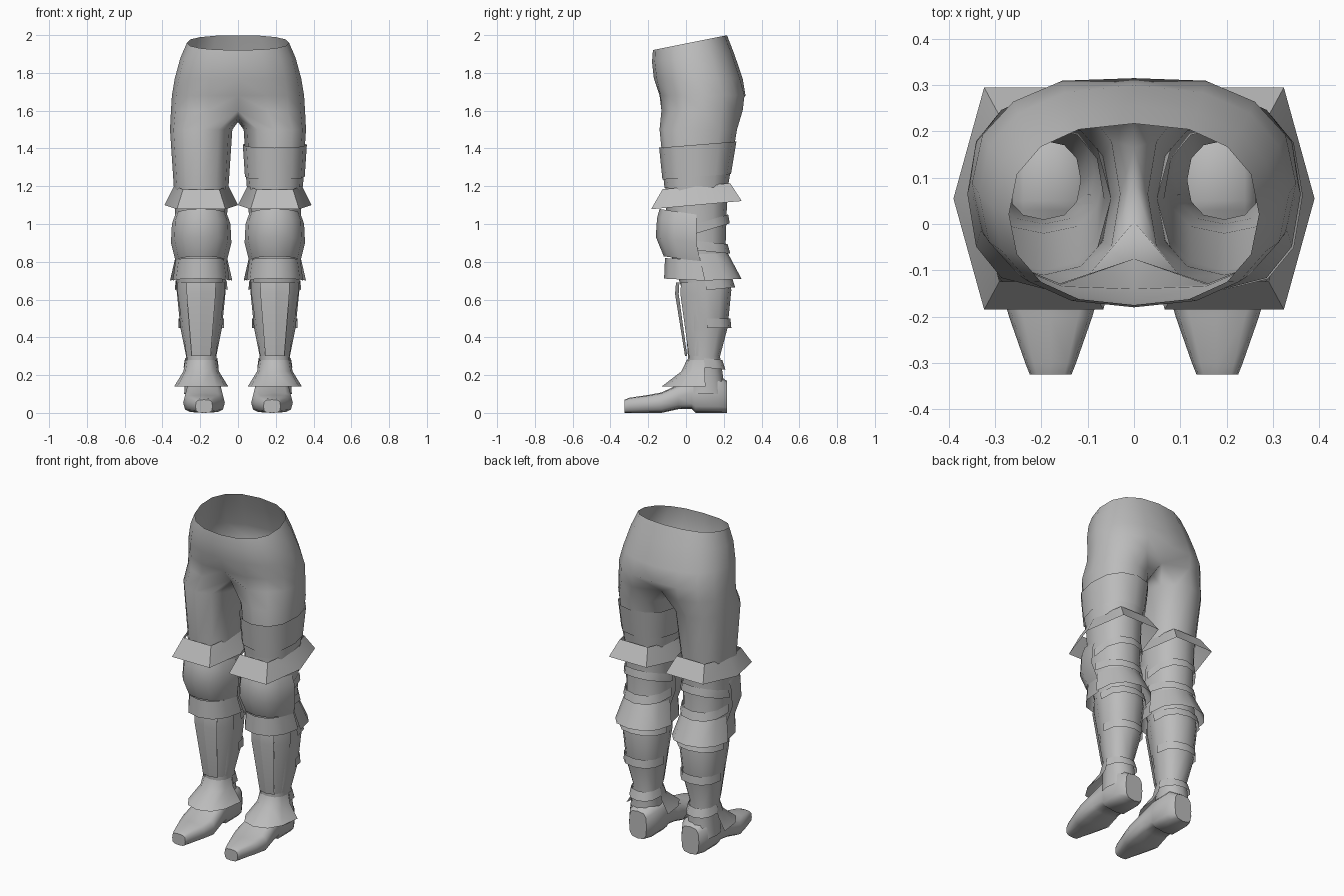
import bpy, bmesh
from math import radians, cos, sin, copysign
from mathutils import Vector

cube = bpy.data.objects.get("Cube")
if cube:
    bpy.data.objects.remove(cube)

grey = bpy.data.materials.new("plain grey")
grey.use_nodes = True
grey.diffuse_color = (0.5, 0.5, 0.5, 1)
grey.node_tree.nodes["Principled BSDF"].inputs["Base Color"].default_value = grey.diffuse_color

# Leg profile from thigh to ankle: height, half width, front, back
LEG_X = 0.195
LEG = [Vector(row) for row in (
    (1.5, 0.165, -0.14, 0.27),
    (1.2, 0.145, -0.11, 0.22),
    (0.9, 0.13, -0.1, 0.21),
    (0.65, 0.13, -0.02, 0.24),
    (0.45, 0.11, 0, 0.22),
    (0.3, 0.08, 0.01, 0.18),
    (0.1, 0.09, 0, 0.21))]

# Angle ranges: zero points outward, negative angles face the front
TUBE = dict(start=-120, end=210, count=12)
HEXAGON = dict(start=-120, end=180, count=6, power=0.6)
HALF_HIP = dict(start=-90, end=90, count=9)
FRONT = dict(start=-180, end=0, count=7)
REAR = dict(start=0, end=180, count=7)


def ring(center_x, z, half, front, back, start, end, count, slope=0, power=0.85):
    """Points along a slightly squared ellipse, rising towards the back by slope."""
    middle, depth = (front + back) / 2, (back - front) / 2
    points = []
    for i in range(count):
        angle = radians(start + (end - start) * i / (count - 1))
        c, s = cos(angle), sin(angle)
        x = half * copysign(abs(c) ** power, c)
        y = depth * copysign(abs(s) ** power, s)
        points.append(Vector((center_x + x, middle + y, z + slope * y)))
    return points


def around_leg(z, side, depth, **span):
    """Ring that follows the leg profile, grown sideways and in depth."""
    for upper, lower in zip(LEG, LEG[1:]):
        if lower[0] <= z <= upper[0]:
            _, half, front, back = upper.lerp(lower, (upper[0] - z) / (upper[0] - lower[0]))
            return ring(LEG_X, z, half + side, front - depth, back + depth, **span)


def skin(bm, rings, closed):
    """Join neighbouring rings with quads."""
    rows = [[bm.verts.new(point) for point in points] for points in rings]
    for a, b in zip(rows, rows[1:]):
        for i in range(len(a) if closed else len(a) - 1):
            j = (i + 1) % len(a)
            bm.faces.new((a[i], a[j], b[j], b[i]))
    return rows


def finish(name, bm, mirrored=True, sharp=40):
    bmesh.ops.remove_doubles(bm, verts=bm.verts, dist=0.0001)
    bmesh.ops.recalc_face_normals(bm, faces=bm.faces)
    mesh = bpy.data.meshes.new(name)
    bm.to_mesh(mesh)
    bm.free()
    mesh.materials.append(grey)
    part = bpy.data.objects.new(name, mesh)
    bpy.context.collection.objects.link(part)
    if mirrored:
        part.modifiers.new("other side", 'MIRROR')
    bpy.ops.object.select_all(action='DESELECT')
    part.select_set(True)
    bpy.context.view_layer.objects.active = part
    bpy.ops.object.shade_smooth_by_angle(angle=radians(sharp))


def shell(name, steps, span, slope=0, closed=False, mirrored=True, sharp=40):
    """Armour layer: each step gives height, side growth and depth growth."""
    bm = bmesh.new()
    skin(bm, [around_leg(*step, slope=slope, **span) for step in steps], closed)
    finish(name, bm, mirrored, sharp)


# Trousers: half rings over the hips, with a dip at the centre line
hips = []
for z, half, front, back, slope, dip in (
        (1.96, 0.27, -0.175, 0.217, 0.2, 0),
        (1.88, 0.305, -0.18, 0.255, 0.1, 0),
        (1.77, 0.335, -0.17, 0.3, 0, 0),
        (1.68, 0.35, -0.15, 0.325, 0, 0.01),
        (1.6, 0.355, -0.145, 0.315, 0, 0.07)):
    points = ring(0, z, half, front, back, slope=slope, **HALF_HIP)
    points[0].y += dip
    points[-1].y -= dip
    points[0].x = points[-1].x = 0
    hips.append(points)

# Crotch points close the last hip ring so each leg continues as a tube
crotch = [hips[-1][-1].lerp(hips[-1][0], t / 4) for t in (1, 2, 3)]
for point, drop in zip(crotch, (0.04, 0.06, 0.04)):
    point.z -= drop
bm = bmesh.new()
skin(bm, hips, closed=False)
skin(bm, [hips[-1] + crotch] + [ring(LEG_X, *row, **TUBE) for row in LEG], closed=True)
finish("trousers", bm, sharp=70)

# Wrap and garter on the left thigh only
shell("thigh_wrap", [(1.42, 0.01, 0.01), (1.25, 0.01, 0.01)], TUBE,
      slope=0.08, closed=True, mirrored=False)
shell("thigh_garter", [(1.26, 0.004, 0.004), (1.2, 0.004, 0.004)], TUBE,
      slope=0.05, closed=True, mirrored=False)

# Flared cuff above the knee
shell("knee_cuff", [(1.2, 0, 0.03), (1.1, 0.055, 0.1)], HEXAGON,
      slope=0.09, closed=True, sharp=30)

# Rounded knee guard and the flap under it
shell("knee_guard", [(1.05, 0, 0.035), (1, 0.02, 0.05), (0.9, 0.03, 0.06),
                     (0.8, 0.005, 0.05)], FRONT, slope=-0.15, sharp=60)
shell("knee_flap", [(0.81, 0.005, 0.04), (0.7, 0.02, 0.08)], FRONT, slope=-0.05)

# Flared guard over the top of the calf
shell("calf_guard", [(0.84, 0.003, 0.003), (0.7, 0.035, 0.06)], REAR, slope=0.05)

# Straps round the back of the leg
for name, z, slope in (("upper_knee", 0.95, 0.3), ("lower_knee", 0.86, -0.1),
                       ("upper_calf", 0.65, 0.1), ("middle_calf", 0.45, 0),
                       ("ankle", 0.24, -0.1)):
    shell(name + "_strap", [(z + 0.05, 0.005, 0.01), (z, 0.01, 0.02)], REAR, slope)

# Shin guard: a raised centre panel between two side panels
for name, start, end, lift in (("centre", -120, -60, 0.01),
                               ("outer", -60, -15, 0),
                               ("inner", -165, -120, 0)):
    shell("shin_" + name, [(0.69, lift, 0.01 + lift), (0.63, lift, 0.03 + lift),
                           (0.3, lift, 0.005 + lift)],
          dict(start=start, end=end, count=3), sharp=25)

# Flap spreading over the instep
shell("ankle_flap", [(0.28, 0.003, 0.005), (0.22, 0.01, 0.03), (0.14, 0.055, 0.13)], FRONT)

# Shoe, skinned from heel to toe: distance, half width, sole, top
sections = []
for y, half, sole, top in ((0.216, 0.06, 0, 0.17), (0.17, 0.09, 0, 0.2),
                           (0.05, 0.09, 0, 0.2), (0.03, 0.09, 0.02, 0.19),
                           (-0.04, 0.1, 0.02, 0.15), (-0.13, 0.11, 0, 0.108),
                           (-0.2, 0.09, 0, 0.095), (-0.3, 0.055, 0, 0.08),
                           (-0.325, 0.045, 0, 0.07)):
    outline = ring(0.18, y, half, sole, top, power=0.6, **TUBE)
    sections.append([point.xzy for point in outline])
bm = bmesh.new()
rows = skin(bm, sections, closed=True)
bm.faces.new(rows[0])
bm.faces.new(rows[-1])
finish("shoe", bm, sharp=50)
